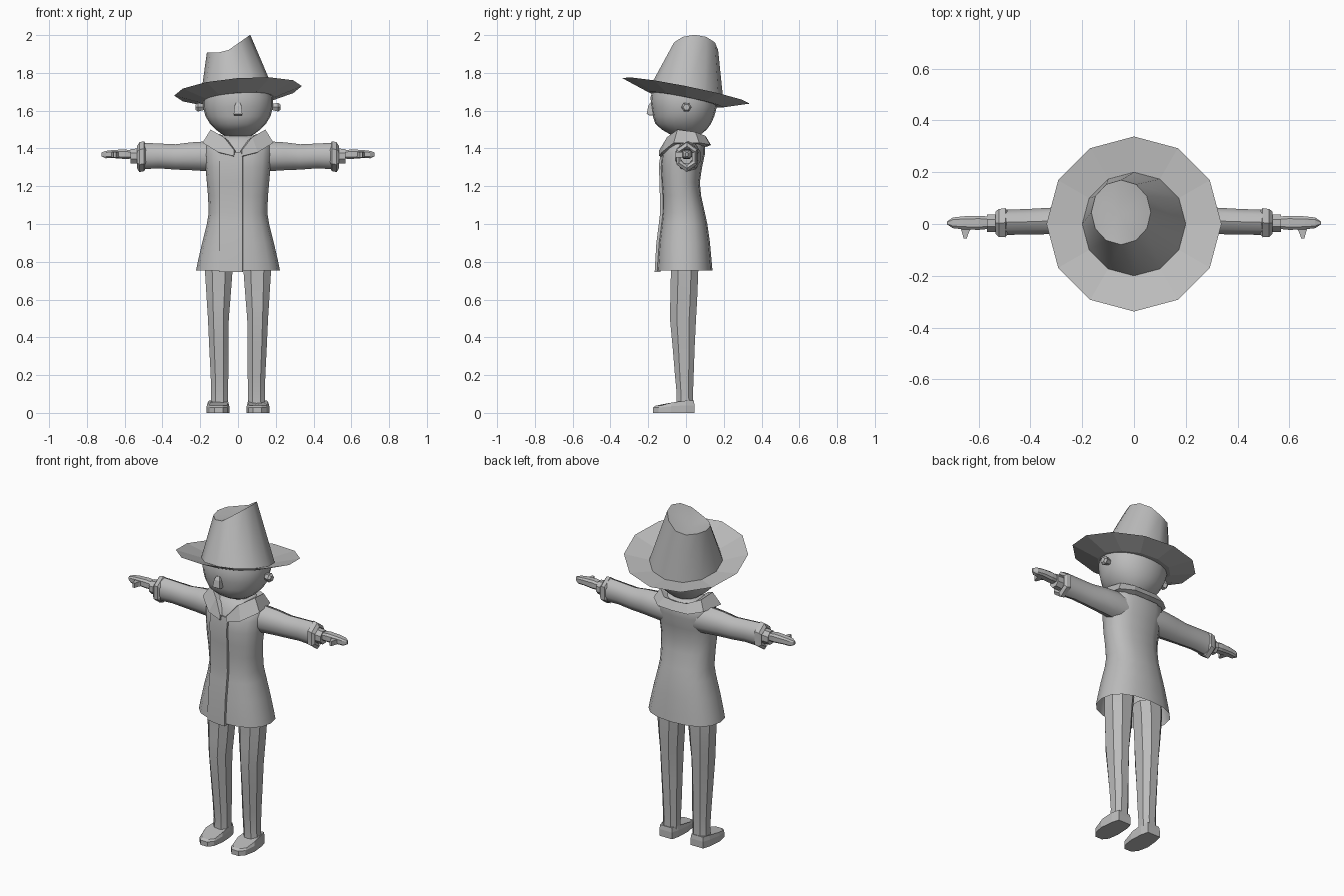
import bpy, bmesh, math
from mathutils import Vector

grey = bpy.data.materials.new("plain grey")
grey.diffuse_color = (0.5, 0.5, 0.5, 1)


def finish(name, bm, smooth=None, mirror=False, normals=True):
    if normals:
        bmesh.ops.recalc_face_normals(bm, faces=bm.faces)
    me = bpy.data.meshes.new(name)
    bm.to_mesh(me)
    bm.free()
    me.materials.append(grey)
    ob = bpy.data.objects.new(name, me)
    bpy.context.collection.objects.link(ob)
    if smooth:
        bpy.ops.object.select_all(action='DESELECT')
        ob.select_set(True)
        bpy.context.view_layer.objects.active = ob
        bpy.ops.object.shade_smooth_by_angle(angle=math.radians(smooth))
    if mirror:
        ob.modifiers.new("mirror", 'MIRROR')
    return ob


def loft(name, rings, cap_start=True, cap_end=True, closed=True, **kw):
    """Skin a list of point rings."""
    bm = bmesh.new()
    vs = [[bm.verts.new(p) for p in r] for r in rings]
    n = len(vs[0])
    for a, b in zip(vs, vs[1:]):
        for i in range(n if closed else n - 1):
            j = (i + 1) % n
            bm.faces.new((a[i], a[j], b[j], b[i]))
    if cap_start:
        bm.faces.new(vs[0][::-1])
    if cap_end:
        bm.faces.new(vs[-1])
    return finish(name, bm, **kw)


def oval(u0, u1, v0, v1, n, power=1.0, turn=0.0):
    """Points of a rounded outline filling the given bounds."""
    pts = []
    for i in range(n):
        a = 2 * math.pi * (i + turn) / n
        c, s = math.cos(a), math.sin(a)
        pts.append(((u0 + u1) / 2 + (u1 - u0) / 2 * math.copysign(abs(c) ** power, c),
                    (v0 + v1) / 2 + (v1 - v0) / 2 * math.copysign(abs(s) ** power, s)))
    return pts


def stack(rows, n, power=1.0, turn=0.0):
    """Rows of z, x0, x1, y0, y1."""
    return [[(x, y, r[0]) for x, y in oval(*r[1:], n, power, turn)] for r in rows]


def along(rows, n, power=1.0, turn=0.0):
    """Rows of x, y0, y1, z0, z1."""
    return [[(r[0], y, z) for y, z in oval(*r[1:], n, power, turn)] for r in rows]


# Hat: tilted brim, tapering crown, creased slanted top
def tilt(x, y):
    return 1.705 - 0.2 * y + 0.075 * x


outer = [(x, y, tilt(x, y)) for x, y in oval(-.338, .338, -.338, .338, 12)]
inner = [(x, y, tilt(x, y) - .035) for x, y in oval(-.2, .2, -.2, .2, 12)]
under = [(x, y, z - .012) for x, y, z in inner]
top = [(x, y, 1.907 + max(0, (x + .07) * .7)) for x, y in oval(-.165, .065, -.08, .17, 12)]
loft("hat_brim", [inner, outer, under], False, True)
bm = bmesh.new()
lo = [bm.verts.new(p) for p in inner]
hi = [bm.verts.new(p) for p in top]
mid = bm.verts.new((-.06, .045, 1.905))
for i in range(12):
    j = (i + 1) % 12
    bm.faces.new((lo[i], lo[j], hi[j], hi[i]))
    bm.faces.new((hi[i], hi[j], mid))
finish("hat_crown", bm, smooth=32)

# Head: round skull with a flatter face
head = [(1.458, .05, -.05, .05), (1.475, .085, -.085, .08), (1.50, .118, -.128, .11),
        (1.53, .148, -.162, .132), (1.57, .172, -.175, .15), (1.62, .185, -.183, .163),
        (1.67, .185, -.188, .165), (1.71, .175, -.175, .155)]
loft("head", stack([(z, -w, w, f, b) for z, w, f, b in head], 20, .93), smooth=50)

# Nose: small wedge
loft("nose", [[(-w, -.15, z), (-w, y, z), (w, y, z), (w, -.15, z)]
              for z, w, y in ((1.575, .02, -.195), (1.583, .023, -.208), (1.625, .018, -.2), (1.643, .01, -.188))])

# Ears: six-sided studs
loft("ear", along([(.17, -.012, .018, 1.605, 1.635), (.2, -.02, .025, 1.595, 1.643),
                   (.212, -.025, .03, 1.592, 1.645), (.224, -.015, .02, 1.602, 1.635)], 6), mirror=True)

# Neck
loft("neck", stack([(z, -.07, .07, -.065, .07) for z in (1.36, 1.48)], 10), smooth=40)

# Coat: waisted body with an open hem
coat = [(.755, .222, -.155, .14), (.80, .213, -.152, .136), (.90, .19, -.145, .127),
        (1.0, .165, -.132, .113), (1.06, .155, -.125, .1), (1.15, .159, -.125, .08),
        (1.22, .165, -.13, .073), (1.30, .172, -.134, .085), (1.37, .178, -.128, .1),
        (1.42, .175, -.105, .1), (1.45, .145, -.085, .09), (1.468, .08, -.06, .075)]
loft("coat", stack([(z, -w, w, f, b) for z, w, f, b in coat], 16, .85), False, True, smooth=50)

# Front flap: overlapping strip beside the opening
flap = [(.745, -.166), (.9, -.157), (1.0, -.144), (1.06, -.137), (1.22, -.14), (1.31, -.144), (1.38, -.133)]
loft("coat_flap", [[(-.1, y + .018, z), (-.03, y + .004, z), (.025, y, z), (.027, y + .03, z), (-.1, y + .03, z)]
                   for z, y in flap], smooth=30)

# Collar: folded band, standing at the neck and meeting in a V in front
rows = [  # neck edge, raised fold, outer edge for one side, front to back
    ((.012, -.132, 1.385), (.02, -.142, 1.39), (.022, -.142, 1.36)),
    ((.05, -.085, 1.44), (.075, -.1, 1.46), (.105, -.128, 1.38)),
    ((.075, -.03, 1.455), (.145, -.045, 1.5), (.188, -.065, 1.43)),
    ((.08, .04, 1.455), (.135, .05, 1.487), (.165, .07, 1.43)),
    ((.05, .08, 1.455), (.075, .1, 1.468), (.1, .127, 1.42)),
    ((0, .085, 1.455), (0, .105, 1.463), (0, .132, 1.418))]
loft("collar", [[*r, (r[2][0] * .8, r[2][1] * .8, r[2][2] - .01)] for r in rows], True, False, mirror=True)

# Sleeves and turned cuffs
sleeve = [(.1, -.055, .08, 1.275, 1.435), (.17, -.058, .08, 1.28, 1.437), (.25, -.05, .072, 1.285, 1.432),
          (.33, -.042, .065, 1.288, 1.422), (.42, -.043, .06, 1.295, 1.426), (.5, -.045, .058, 1.29, 1.43)]
loft("sleeve", along(sleeve, 10, 1, .5), smooth=40, mirror=True)
cuff = [(.487, -.045, .055, 1.3, 1.42), (.497, -.06, .07, 1.28, 1.438), (.522, -.058, .066, 1.275, 1.433),
        (.535, -.045, .055, 1.295, 1.412), (.525, -.03, .04, 1.31, 1.4)]
loft("cuff", along(cuff, 6, 1, .5), mirror=True)

# Wrists, flat hands and thumbs
loft("wrist", along([(.5, -.033, .04, 1.315, 1.405), (.568, -.033, .04, 1.318, 1.4)], 8, 1, .5), mirror=True)
hand = [(.56, -.02, .03, 1.345, 1.39), (.6, -.024, .033, 1.343, 1.396), (.66, -.022, .031, 1.348, 1.393),
        (.70, -.017, .026, 1.347, 1.388), (.722, -.002, .01, 1.357, 1.38)]
loft("hand", along(hand, 8, .6, .5), mirror=True)
loft("thumb", [[(x0, y, 1.352), (x1, y, 1.352), (x1, y, 1.38), (x0, y, 1.38)]
               for y, x0, x1 in ((-.005, .62, .675), (-.03, .637, .665), (-.056, .646, .658))], mirror=True)

# Trouser legs
leg = [(.04, .052, .148, -.055, .042), (.1, .05, .145, -.052, .04), (.2, .048, .148, -.062, .044),
       (.35, .047, .156, -.075, .05), (.5, .045, .163, -.09, .058), (.6, .036, .17, -.088, .064),
       (.75, .024, .18, -.085, .07), (.82, .015, .18, -.085, .07)]
loft("trouser_leg", stack(leg, 8, .85, .5), smooth=35, mirror=True)


# Shoes: bevelled toe, low front rising to the ankle
def shoe_ring(z_toe, z_mid, z_heel, g):
    pts = [(.062, .045), (.05, .0), (.046, -.08), (.056, -.145), (.08, -.175),
           (.125, -.175), (.152, -.145), (.166, -.08), (.158, .0), (.145, .045)]
    return [(.105 + (x - .105) * g, y * g,
             z_heel if y > -.05 else z_mid if y > -.1 else z_toe) for x, y in pts]


loft("shoe", [shoe_ring(0, 0, 0, 1), shoe_ring(.028, .035, .04, 1), shoe_ring(.038, .055, .065, .92)], mirror=True)
